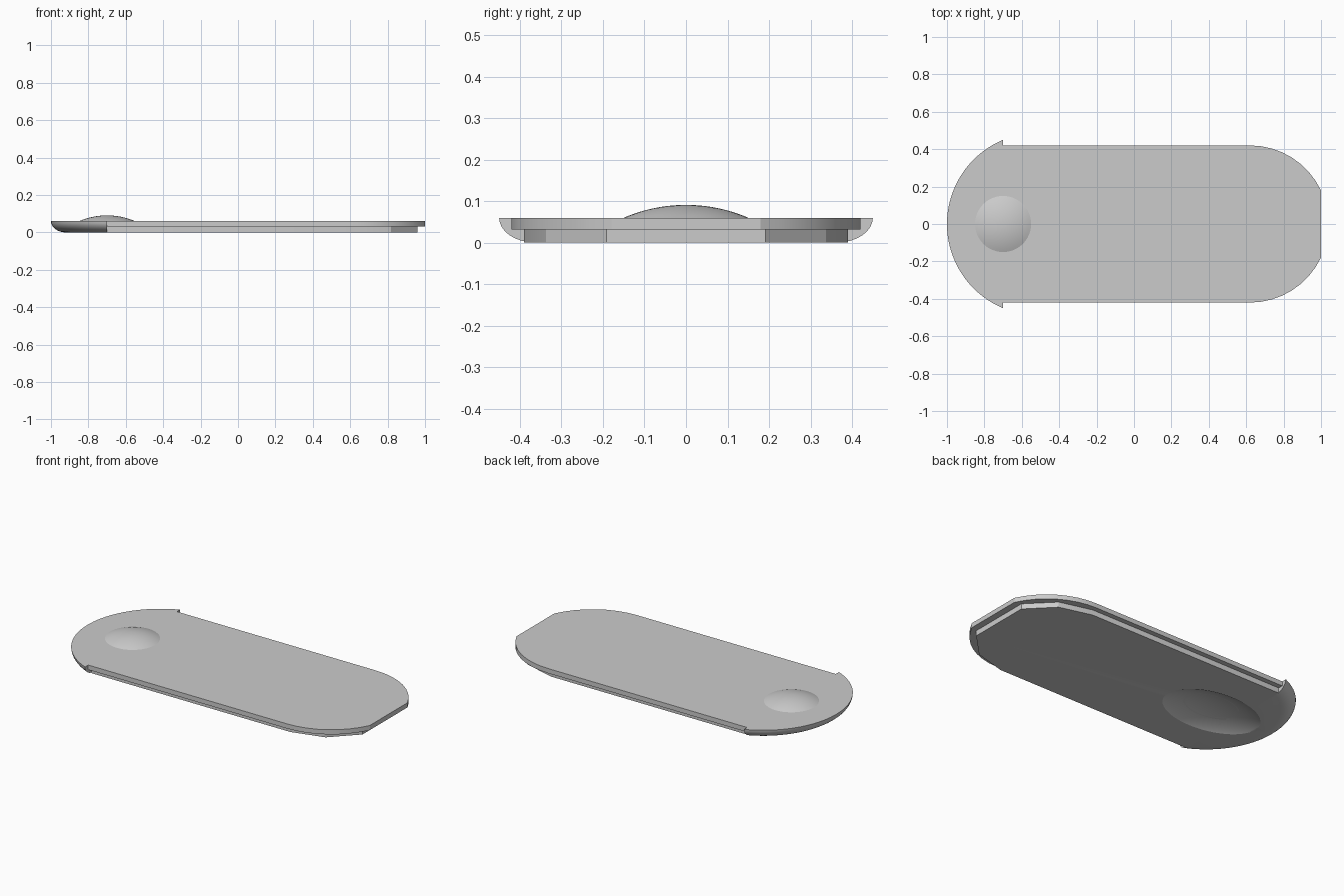
import bpy, bmesh
from math import sin, cos, pi, sqrt, acos, asin

cube = bpy.data.objects.get("Cube")
if cube:
    bpy.data.objects.remove(cube, do_unlink=True)

grey = bpy.data.materials.new("plain_grey")
grey.use_nodes = True
grey.diffuse_color = (0.6, 0.6, 0.6, 1)
grey.node_tree.nodes["Principled BSDF"].inputs["Base Color"].default_value = (0.6, 0.6, 0.6, 1)

SPLIT = -0.7   # where the rounded grip meets the sliding panel
TOP = 0.06


def loft(name, rings):
    """Join stacked (outline, z) rings into a closed solid."""
    bm = bmesh.new()
    loops = [[bm.verts.new((x, y, z)) for x, y in outline] for outline, z in rings]
    n = len(loops[0])
    for low, high in zip(loops, loops[1:]):
        for i in range(n):
            j = (i + 1) % n
            bm.faces.new((low[i], low[j], high[j], high[i]))
    bm.faces.new(loops[0][::-1])
    bm.faces.new(loops[-1])
    bmesh.ops.recalc_face_normals(bm, faces=bm.faces)
    mesh = bpy.data.meshes.new(name)
    bm.to_mesh(mesh)
    bm.free()
    obj = bpy.data.objects.new(name, mesh)
    bpy.context.collection.objects.link(obj)
    mesh.materials.append(grey)
    return obj


def panel_outline(half_width, end_x, steps, centre=0.62):
    """Straight sides, rounded shoulders and a flat cut end."""
    stop = acos((end_x - centre) / half_width)
    arc = []
    for i in range(steps + 1):
        a = stop + (pi / 2 - stop) * i / steps
        arc.append((centre + half_width * cos(a), half_width * sin(a)))
    side = arc + [(SPLIT, half_width)]
    return side + [(x, -y) for x, y in reversed(side)]


def grip_outline(radius, steps=40, centre=-0.5125):
    """Circular segment on the far side of the split."""
    half = acos((centre - SPLIT) / radius)
    angles = [pi - half + 2 * half * i / steps for i in range(steps + 1)]
    return [(centre + radius * cos(a), radius * sin(a)) for a in angles]


# Sliding panel: narrow lower tongue and wider upper plate
lower = panel_outline(0.39, 0.96, 2)
lower_panel = loft("lower_panel", [(lower, 0), (lower, 0.032)])
upper = panel_outline(0.42, 1.0, 8)
upper_panel = loft("upper_panel", [(upper, 0.032), (upper, TOP)])

# Rounded grip end with a curved underside
rings = []
for i in range(9):
    a = pi / 2 * i / 8
    rings.append((grip_outline(0.4075 + 0.08 * sin(a)), TOP * (1 - cos(a))))
grip = loft("grip_end", rings)

# Raised thumb dome: a shallow spherical cap
chord, rise = 0.15, 0.031
ball = (chord ** 2 + rise ** 2) / (2 * rise)
edge = asin(chord / ball)
rings = []
for i in range(10):
    a = edge * (1 - i / 10)
    ring = [(SPLIT + ball * sin(a) * cos(t * pi / 24), ball * sin(a) * sin(t * pi / 24))
            for t in range(48)]
    rings.append((ring, TOP + rise - ball * (1 - cos(a))))
dome = loft("thumb_dome", rings)

# Oval finger hollow cut into the underside
bpy.ops.mesh.primitive_uv_sphere_add(segments=64, ring_count=48, radius=1, location=(-0.55, 0, -0.1))
cutter = bpy.context.object
cutter.name = "hollow_cutter"
cutter.scale = (0.428, 0.262, 0.145)
cutter.hide_render = True
cutter.data.materials.append(grey)

for obj in (lower_panel, upper_panel, grip):
    cut = obj.modifiers.new("hollow", 'BOOLEAN')
    cut.operation = 'DIFFERENCE'
    cut.solver = 'EXACT'
    cut.object = cutter
    bpy.ops.object.select_all(action='DESELECT')
    obj.select_set(True)
    bpy.context.view_layer.objects.active = obj
    bpy.ops.object.modifier_apply(modifier=cut.name)
bpy.data.objects.remove(cutter, do_unlink=True)

# Smooth the curved surfaces, keep the rims crisp
for obj in (lower_panel, upper_panel, grip, dome):
    bpy.ops.object.select_all(action='DESELECT')
    obj.select_set(True)
    bpy.context.view_layer.objects.active = obj
    bpy.ops.object.shade_smooth_by_angle(angle=pi / 9)
